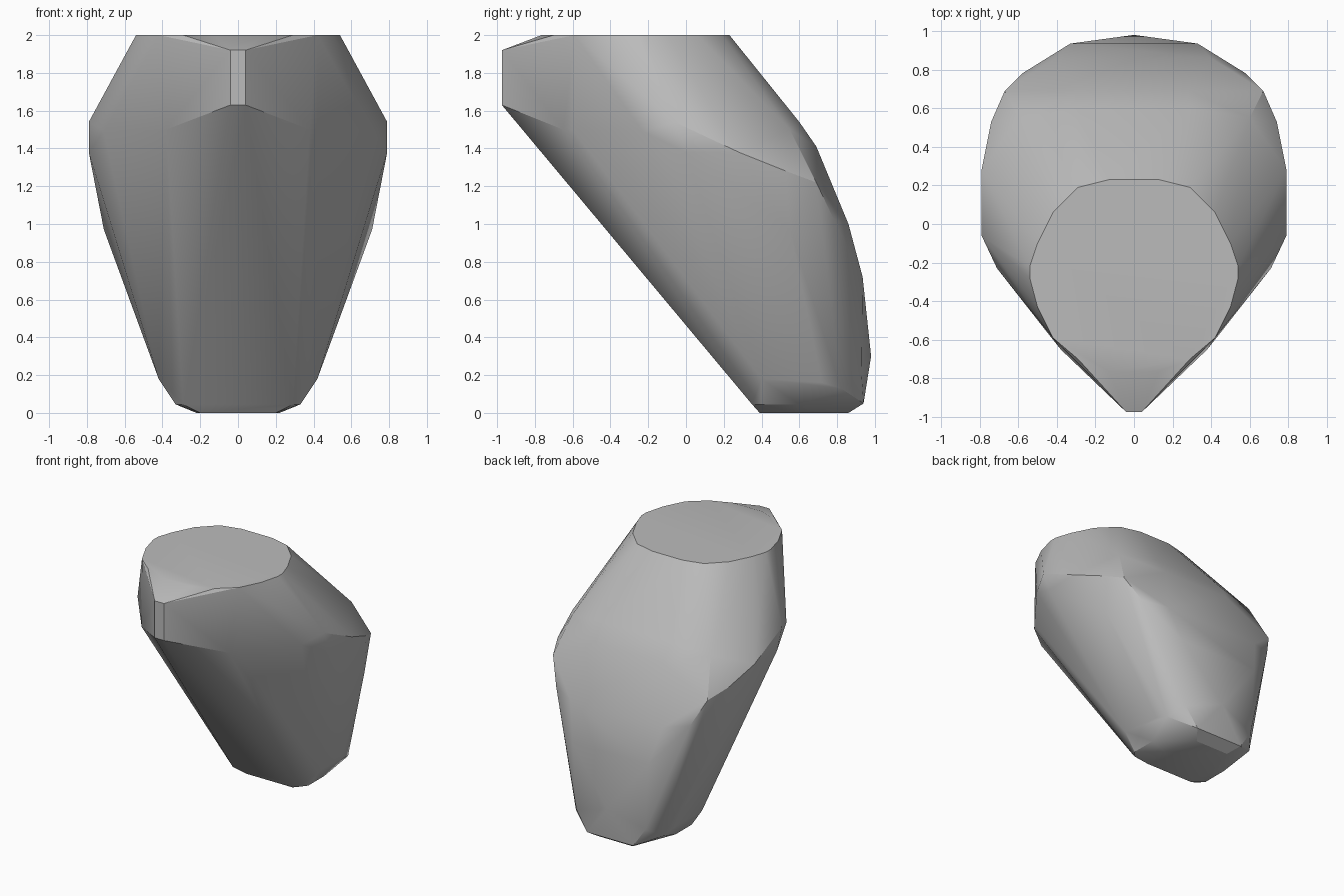
import bpy
import bmesh

# Remove the default object if the scene has it
default_cube = bpy.data.objects.get("Cube")
if default_cube is not None:
    bpy.data.objects.remove(default_cube, do_unlink=True)


def make_material(name, colour):
    """Create one flat matte material with the same viewport and render colour."""
    material = bpy.data.materials.new(name)
    material.use_nodes = True
    material.diffuse_color = colour
    shader = material.node_tree.nodes["Principled BSDF"]
    shader.inputs["Base Color"].default_value = colour
    return material


def add_mirrored(mesh_builder, half_points):
    """Add every corner of the left half and its mirror image on the right."""
    for x, y, z in half_points:
        for side in (-1, 1):
            mesh_builder.verts.new((side * x, y, z))


def at_height(z, outline):
    """Lift a flat half outline to one height."""
    return [(x, y, z) for x, y in outline]


# Flat top rim, from the back round to the front
top_rim = at_height(2, [
    (.13, .23), (.29, .19), (.42, .06), (.5, -.1), (.54, -.22),
    (.54, -.28), (.5, -.43), (.42, -.59), (.29, -.7), (.13, -.765),
])

# Narrow blunt nose at the front
nose = [(.04, -.975, 1.92), (.04, -.975, 1.63)]

# Widest belt, from the front round to the back
belt = [
    (.38, -.65, 1.5), (.42, -.6, 1.5), (.71, -.23, 1.49),
    (.79, -.06, 1.54), (.79, 0, 1.38), (.79, .28, 1.38),
    (.74, .53, 1.28), (.67, .69, 1.22), (.6, .55, 1.5),
    (.3, .6, 1.54), (.28, .69, 1.41),
]

# Back of the body, curving down to the heel
back = [
    (.71, .55, .97), (.58, .78, 1.03), (.4, .86, 1),
    (.33, .935, .72), (0, .98, .3), (.3, .93, .2),
]

# Small foot with a bevelled underside
foot = [
    (.42, .4, .18), (.4, .72, .16), (.38, .82, .13),
    (.29, .35, .045), (.33, .4, .045), (.33, .6, .045), (.2, .94, .05),
]
underside = at_height(0, [(.2, .39), (.22, .6), (.14, .86)])

# Wrap all the sections in one convex skin
builder = bmesh.new()
for section in (top_rim, nose, belt, back, foot, underside):
    add_mirrored(builder, section)
bmesh.ops.remove_doubles(builder, verts=builder.verts, dist=.001)
hull = bmesh.ops.convex_hull(builder, input=builder.verts)
unused = {item for key in ("geom_interior", "geom_unused")
          for item in hull[key] if isinstance(item, bmesh.types.BMVert)}
bmesh.ops.delete(builder, geom=list(unused), context="VERTS")
bmesh.ops.dissolve_limit(builder, angle_limit=.01,
                         verts=builder.verts, edges=builder.edges)
bmesh.ops.recalc_face_normals(builder, faces=builder.faces)

mesh = bpy.data.meshes.new("faceted_body")
builder.to_mesh(mesh)
builder.free()
body = bpy.data.objects.new("faceted_body", mesh)
bpy.context.scene.collection.objects.link(body)
mesh.materials.append(make_material("plain grey", (.5, .5, .5, 1)))

# Smooth the rounded parts and keep the strong edges crisp
bpy.ops.object.select_all(action="DESELECT")
body.select_set(True)
bpy.context.view_layer.objects.active = body
bpy.ops.object.shade_smooth_by_angle(angle=.52)
